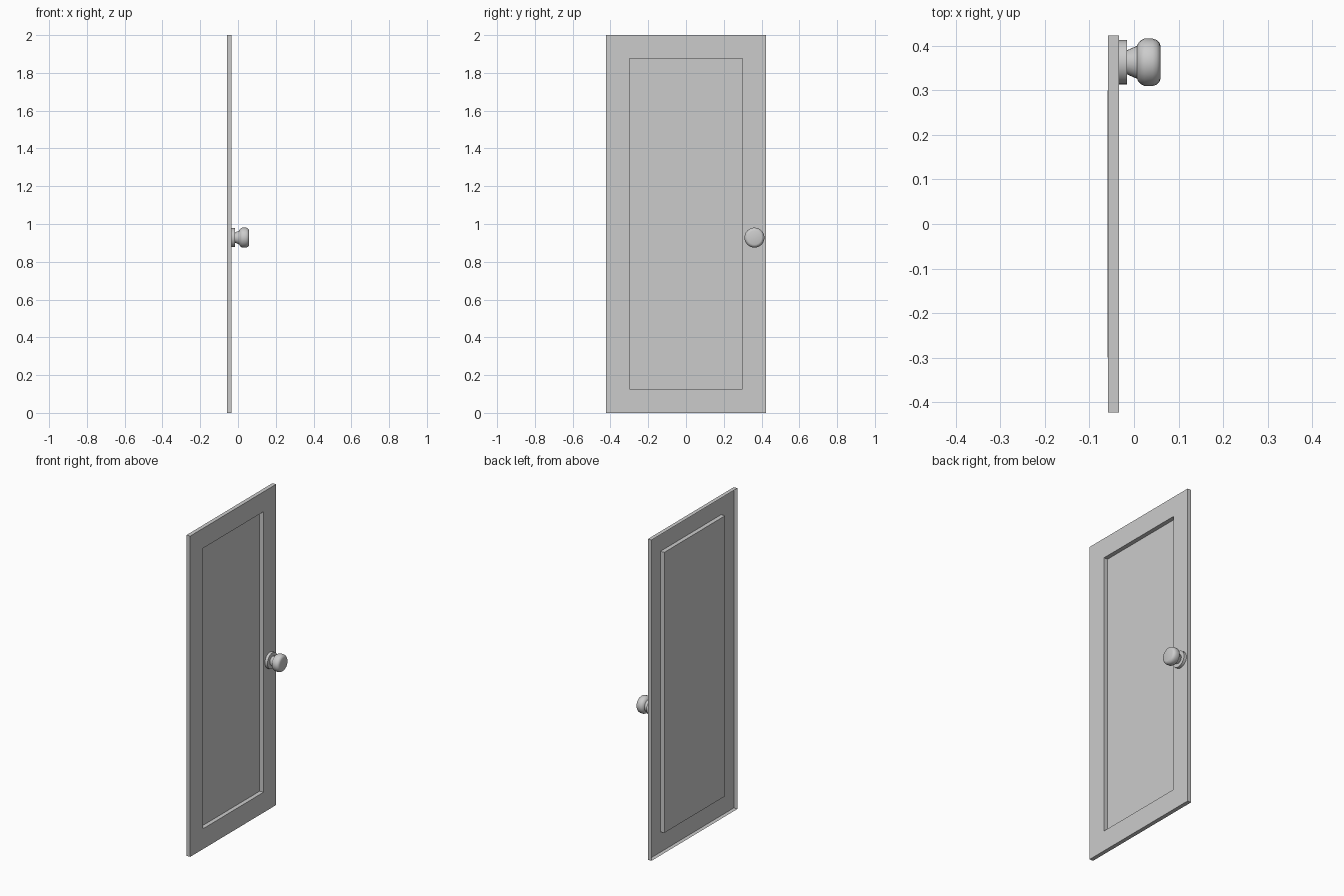
import bpy, bmesh, math

if "Cube" in bpy.data.objects:
    bpy.data.objects.remove(bpy.data.objects["Cube"])


def loft(name, rings):
    """Skin successive rings (counter-clockwise seen from +x) and cap the last."""
    bm = bmesh.new()
    loops = [[bm.verts.new(p) for p in ring] for ring in rings]
    n = len(loops[0])
    for a, b in zip(loops, loops[1:]):
        for i in range(n):
            j = (i + 1) % n
            bm.faces.new((a[i], a[j], b[j], b[i]))
    bm.faces.new(loops[-1])
    mesh = bpy.data.meshes.new(name)
    bm.to_mesh(mesh)
    bm.free()
    obj = bpy.data.objects.new(name, mesh)
    bpy.context.collection.objects.link(obj)
    return obj


def rect(x, half_y, z0, z1):
    return [(x, -half_y, z0), (x, half_y, z0), (x, half_y, z1), (x, -half_y, z1)]


def circle(x, r, n=24, cy=0.3625, cz=0.928):
    return [(x, cy + r * math.cos(2 * math.pi * i / n),
             cz + r * math.sin(2 * math.pi * i / n)) for i in range(n)]


# Door leaf: open-backed shell with rim, front frame and recessed panel
loft("door_leaf", [
    rect(-0.0585, 0.423, 0, 2),
    rect(-0.0335, 0.423, 0, 2),
    rect(-0.0335, 0.299, 0.127, 1.876),
    rect(-0.0595, 0.299, 0.127, 1.876),
])

# Knob: backplate, flared neck and rounded grip, as (x, radius)
profile = [
    (-0.0335, 0.050), (-0.0157, 0.050), (-0.0157, 0.027),
    (0.007, 0.037), (0.009, 0.042), (0.015, 0.049), (0.023, 0.053),
    (0.042, 0.053), (0.051, 0.050), (0.057, 0.044), (0.0595, 0.037),
]
knob = loft("door_knob", [circle(x, r) for x, r in profile])
bpy.context.view_layer.objects.active = knob
knob.select_set(True)
bpy.ops.object.shade_smooth_by_angle(angle=math.radians(35))
